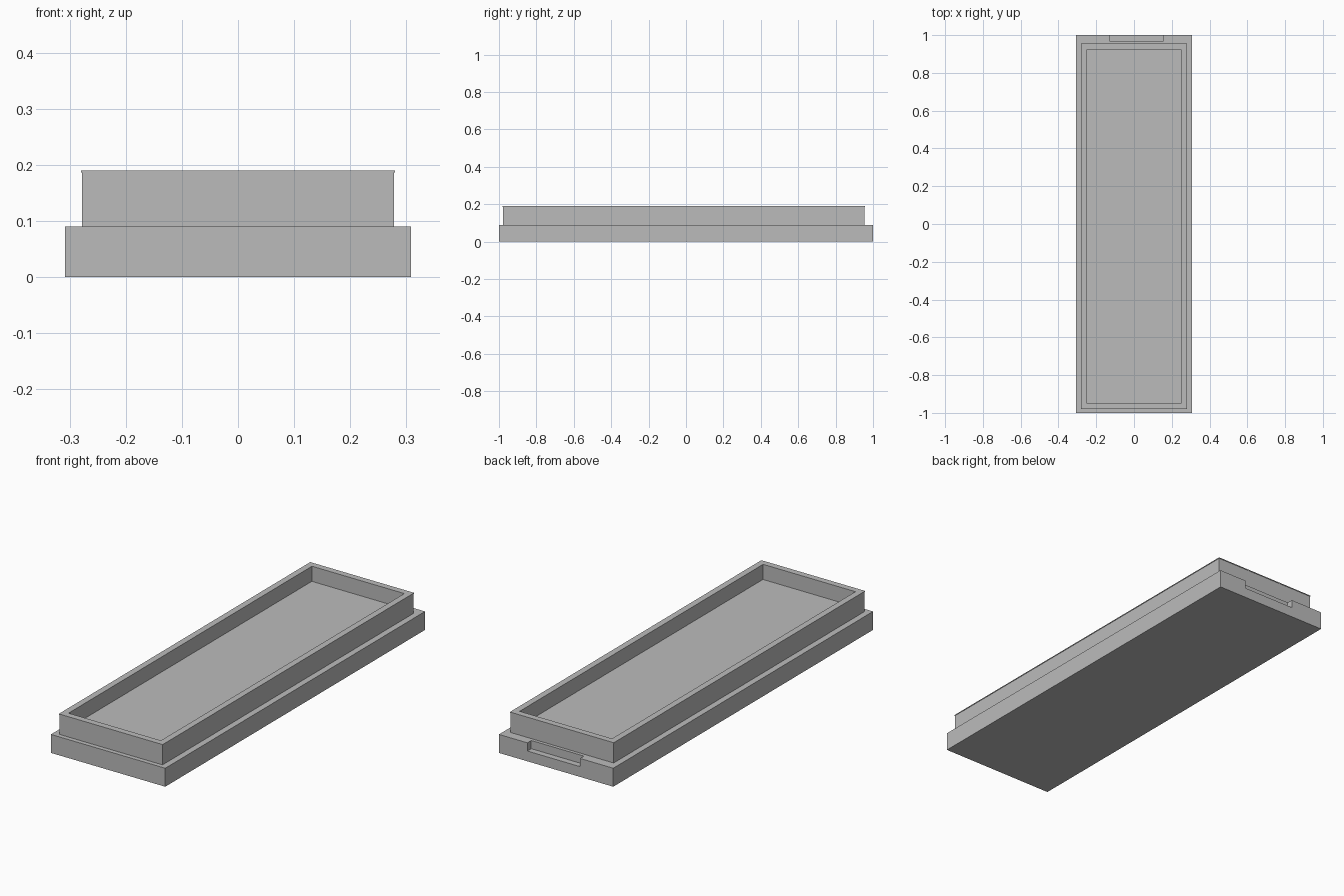
import bpy
import bmesh

cube = bpy.data.objects.get("Cube")
if cube:
    bpy.data.objects.remove(cube, do_unlink=True)

grey = bpy.data.materials.new("plain_grey")
grey.use_nodes = True
colour = (0.5, 0.5, 0.5, 1)
grey.diffuse_color = colour
grey.node_tree.nodes["Principled BSDF"].inputs["Base Color"].default_value = colour


def loft(name, rings):
    """Stack rectangles (half width, y min, y max, z) and cap both ends."""
    bm = bmesh.new()
    loops = [[bm.verts.new(p) for p in
              ((-w, y0, z), (w, y0, z), (w, y1, z), (-w, y1, z))]
             for w, y0, y1, z in rings]
    bm.faces.new(loops[0][::-1])
    for a, b in zip(loops, loops[1:]):
        for i in range(4):
            j = (i + 1) % 4
            bm.faces.new((a[i], a[j], b[j], b[i]))
    bm.faces.new(loops[-1])
    bmesh.ops.recalc_face_normals(bm, faces=bm.faces)
    mesh = bpy.data.meshes.new(name)
    bm.to_mesh(mesh)
    bm.free()
    mesh.materials.append(grey)
    obj = bpy.data.objects.new(name, mesh)
    bpy.context.collection.objects.link(obj)
    return obj


# Base slab, with a finger notch cut into its back edge
BASE_TOP = 0.09
base = loft("base", [(0.308, -1, 1, 0), (0.308, -1, 1, BASE_TOP)])
cutter = loft("notch_cutter", [(0.142, 0.97, 1.1, 0.05), (0.142, 0.97, 1.1, 0.2)])
cutter.location.x = 0.013
cutter.hide_render = True
cutter.hide_set(True)
notch = base.modifiers.new("notch", "BOOLEAN")
notch.operation = "DIFFERENCE"
notch.solver = "EXACT"
notch.object = cutter

# Raised tray: outer wall, thin overhanging rim, inner wall and sunken floor
HALF, FRONT, BACK = 0.278, -0.978, 0.954
TOP, RIM, FLOOR = 0.19, 0.186, 0.115
LIP, WALL = 0.002, 0.029


def inset(d, z):
    return (HALF - d, FRONT + d, BACK - d, z)


loft("tray", [
    inset(0, BASE_TOP), inset(0, RIM), inset(-LIP, RIM), inset(-LIP, TOP),
    inset(WALL, TOP), inset(WALL, RIM), inset(WALL - LIP, RIM),
    inset(WALL - LIP, FLOOR),
])
